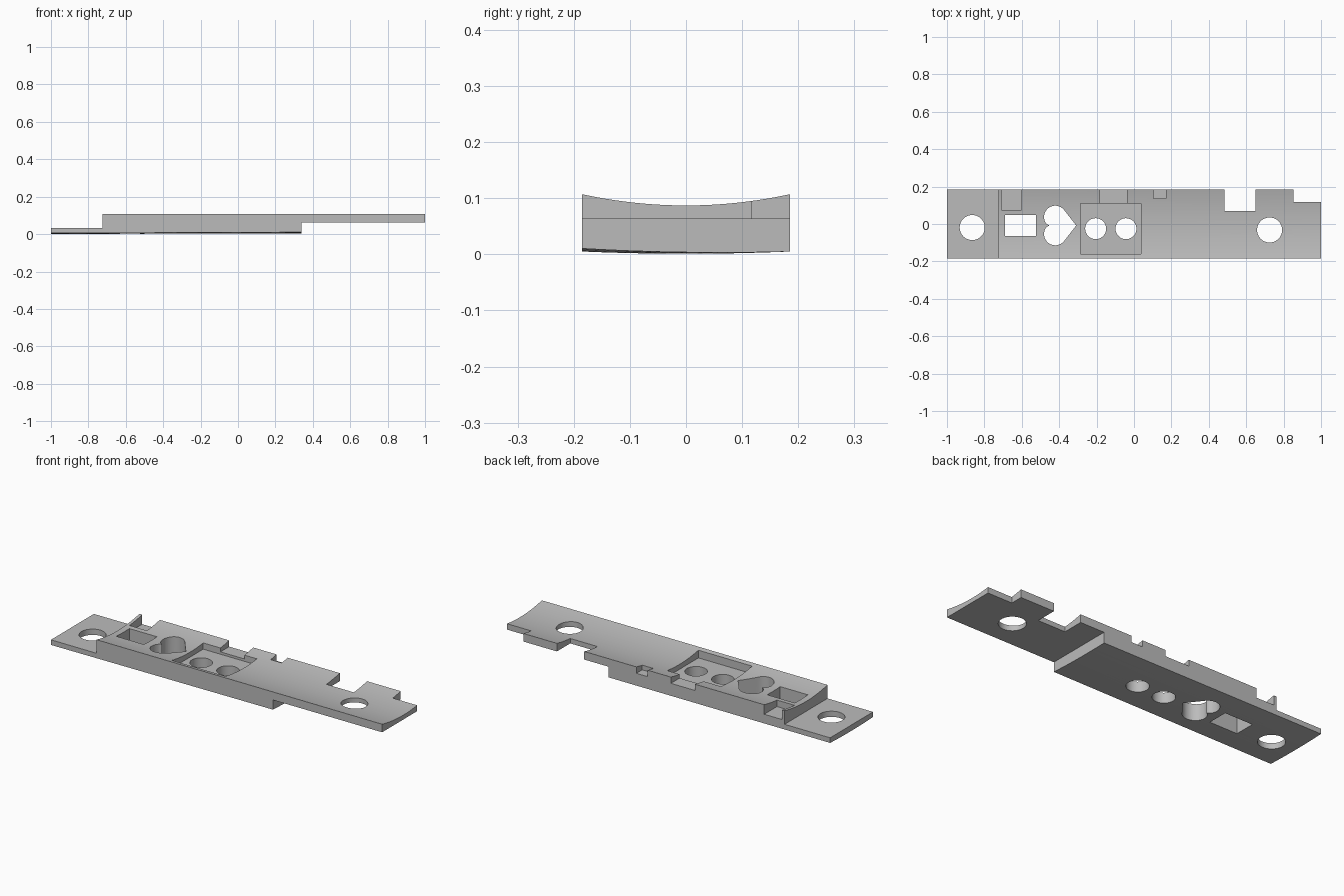
import bpy, bmesh, math

old = bpy.data.objects.get("Cube")
if old:
    bpy.data.objects.remove(old, do_unlink=True)

HALF_W = 0.185

grey = bpy.data.materials.new("plain_grey")
grey.use_nodes = True
colour = (0.5, 0.5, 0.5, 1)
grey.diffuse_color = colour
grey.node_tree.nodes["Principled BSDF"].inputs["Base Color"].default_value = colour


def make_object(name, bm):
    bmesh.ops.recalc_face_normals(bm, faces=bm.faces)
    bmesh.ops.triangulate(bm, faces=bm.faces)
    mesh = bpy.data.meshes.new(name)
    bm.to_mesh(mesh)
    bm.free()
    obj = bpy.data.objects.new(name, mesh)
    bpy.context.collection.objects.link(obj)
    mesh.materials.append(grey)
    return obj


def loft(bm, a, b):
    """Solid between two matching outlines."""
    va = [bm.verts.new(p) for p in a]
    vb = [bm.verts.new(p) for p in b]
    n = len(va)
    bm.faces.new(va)
    bm.faces.new(vb)
    for i in range(n):
        j = (i + 1) % n
        bm.faces.new((va[i], va[j], vb[j], vb[i]))


def prism(outline, z0=-0.1, z1=0.3):
    bm = bmesh.new()
    loft(bm, [(x, y, z0) for x, y in outline], [(x, y, z1) for x, y in outline])
    return make_object("cutter", bm)


def box(x0, x1, y0, y1, z0=-0.1, z1=0.3):
    return prism([(x0, y0), (x1, y0), (x1, y1), (x0, y1)], z0, z1)


def arc(cx, cy, r, a0, a1, n):
    angles = [math.radians(a0 + (a1 - a0) * i / n) for i in range(n + 1)]
    return [(cx + r * math.cos(a), cy + r * math.sin(a)) for a in angles]


def hole(cx, cy, r):
    return prism(arc(cx, cy, r, 0, 360, 48)[:-1])


def heart(cx, cy, r):
    """Heart with two round lobes at the left and its tip at the right."""
    upper = arc(cx, cy + 0.046, r, 38, 220, 20)
    lower = [(x, 2 * cy - y) for x, y in reversed(upper)]
    notch = [(cx - 0.032, cy)]
    tip = [(cx + 0.112, cy)]
    return prism(tip + upper + notch + lower)


# Main bar: long block with a hollowed top and a faintly bowed underside
def section(x, lift):
    steps = [i / 10 - 1 for i in range(21)]
    top = [(x, HALF_W * t, 0.087 + 0.02 * t * t) for t in steps]
    under = [(x, HALF_W * t, 0.001 + 0.004 * t * t + lift * (1 - t) / 2)
             for t in reversed(steps)]
    return top + under


bm = bmesh.new()
loft(bm, section(-1, 0), section(1, 0.008))
bar = make_object("bar", bm)

cutters = [
    # Stepped ends
    box(-1.2, -0.725, -0.4, 0.4, z0=0.033),
    box(0.34, 1.2, -0.4, 0.4, z1=0.063),
    # Notches through the back edge
    box(0.485, 0.65, 0.07, 0.4),
    box(0.853, 1.2, 0.117, 0.4),
    # Shallow pocket, its channel and the small back notches
    box(-0.287, 0.037, -0.16, 0.11, z0=0.06),
    box(-0.183, -0.038, 0.1, 0.4, z0=0.073),
    box(0.103, 0.17, 0.135, 0.4, z0=0.072),
    box(-0.708, -0.602, 0.075, 0.4, z0=0.055),
    # Shaped openings
    box(-0.69, -0.523, -0.065, 0.048),
    heart(-0.421, -0.008, 0.06),
    hole(-0.865, -0.019, 0.067),
    hole(0.725, -0.032, 0.067),
    hole(-0.205, -0.025, 0.056),
    hole(-0.043, -0.025, 0.056),
]

bpy.ops.object.select_all(action="DESELECT")
bpy.context.view_layer.objects.active = bar
bar.select_set(True)
for cutter in cutters:
    cutter.hide_render = True
    mod = bar.modifiers.new("cut", "BOOLEAN")
    mod.operation = "DIFFERENCE"
    mod.solver = "EXACT"
    mod.object = cutter
    bpy.ops.object.modifier_apply(modifier=mod.name)
    bpy.data.objects.remove(cutter, do_unlink=True)

bpy.ops.object.shade_smooth_by_angle(angle=math.radians(30))
